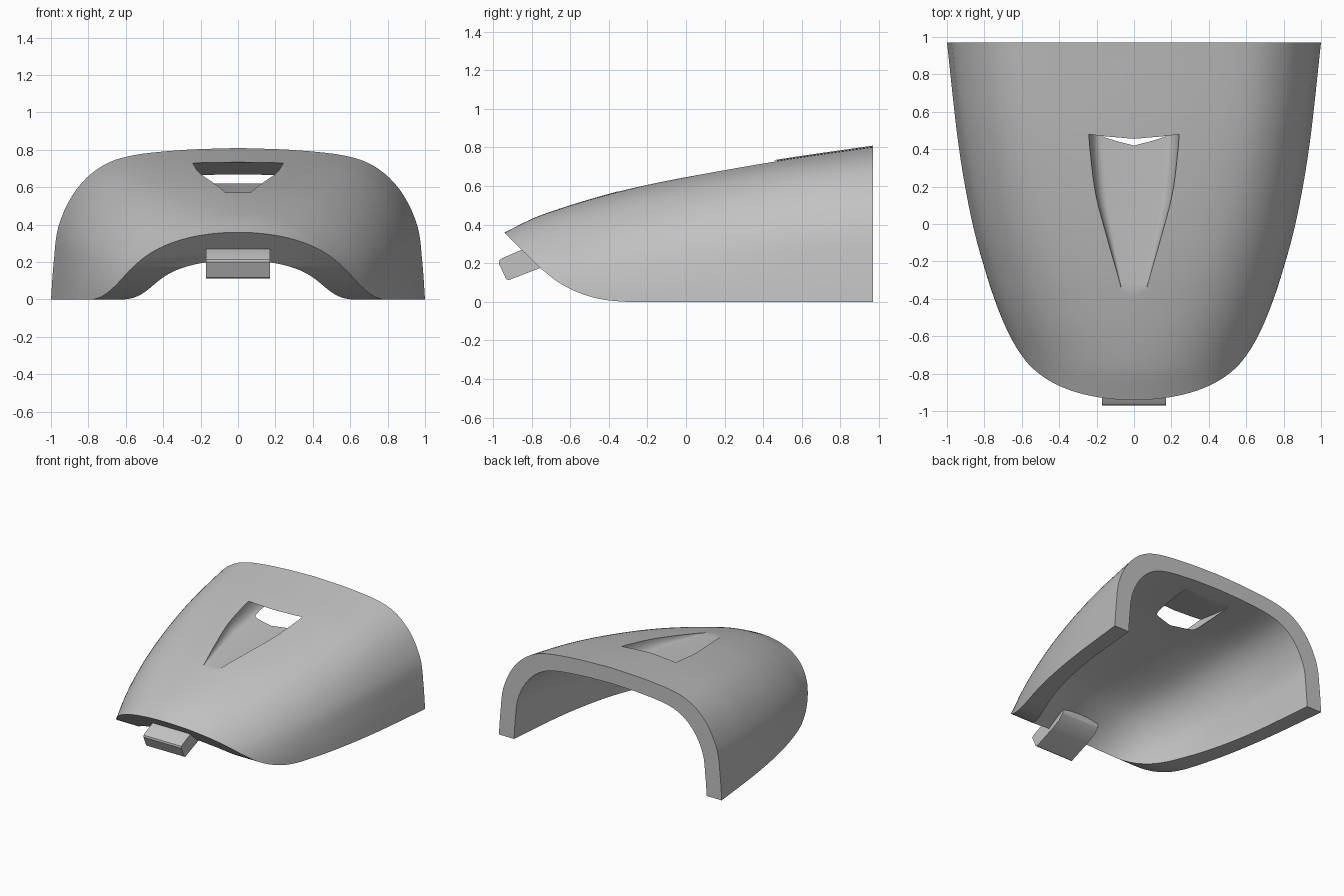
import bpy, bmesh
from math import sin, cos, pi

if "Cube" in bpy.data.objects:
    bpy.data.objects.remove(bpy.data.objects["Cube"])

grey = bpy.data.materials.new("plain_grey")
grey.use_nodes = True
colour = (0.54, 0.54, 0.54, 1)
grey.diffuse_color = colour
grey.node_tree.nodes["Principled BSDF"].inputs["Base Color"].default_value = colour


def curve(keys):
    """Smooth interpolation through (position, value) keys."""
    def slope(i):
        a, b = keys[max(i - 1, 0)], keys[min(i + 1, len(keys) - 1)]
        return (b[1] - a[1]) / (b[0] - a[0])

    def f(t):
        i = 0
        while i < len(keys) - 2 and t > keys[i + 1][0]:
            i += 1
        (a, p), (b, q) = keys[i], keys[i + 1]
        h = b - a
        u = (t - a) / h
        if u < 0 or u > 1:
            return p + slope(i) * (t - a) if u < 0 else q + slope(i + 1) * (t - b)
        return ((1 + 2 * u) * (1 - u) ** 2 * p + u * (1 - u) ** 2 * h * slope(i)
                + u * u * (3 - 2 * u) * q - u * u * (1 - u) * h * slope(i + 1))
    return f


def loft(name, rings):
    """Closed solid through rings of equal length."""
    bm = bmesh.new()
    rows = [[bm.verts.new(p) for p in r] for r in rings]
    n = len(rows[0])
    for a, b in zip(rows, rows[1:]):
        for i in range(n):
            j = (i + 1) % n
            bm.faces.new((a[i], a[j], b[j], b[i]))
    bm.faces.new(rows[0])
    bm.faces.new(rows[-1])
    bmesh.ops.recalc_face_normals(bm, faces=bm.faces)
    mesh = bpy.data.meshes.new(name)
    bm.to_mesh(mesh)
    bm.free()
    mesh.materials.append(grey)
    ob = bpy.data.objects.new(name, mesh)
    bpy.context.collection.objects.link(ob)
    return ob


def mirrored(half):
    """Half section points, from bottom to crown, completed on the other side."""
    return half + [(-x, y, z) for x, y, z in reversed(half) if x > 1e-6]


def prism(name, points, half):
    """Side outline of (y, z) points extruded across x."""
    return loft(name, [[(x, y, z) for y, z in points] for x in (-half, half)])


def span(a, b, n):
    return [a + (b - a) * i / n for i in range(n + 1)]


# Boxy rear arch, as fractions of half width and height
arch_x = curve([(0, 1), (1, .985), (2, .958), (3, .87), (4, .74), (5, .575), (6, .3), (7, 0)])
arch_z = curve([(0, 0), (1, .25), (2, .49), (3, .715), (4, .87), (5, .948), (6, .986), (7, 1)])
# Share of plain ellipse in the section, full at the front and none at the rear
roundness = curve([(-1, 1), (-.85, .98), (-.5, .68), (0, .32), (.5, .06), (.8, 0), (1.1, 0)])


def arch_solid(name, width, height, ys, drop=0):
    rings = []
    for y in ys:
        w, h, e = width(y), height(y), roundness(y)
        half = []
        for t in span(0, 7, 32):
            a = t / 7 * pi / 2
            x = e * cos(a) + (1 - e) * arch_x(t)
            half.append((w * max(x, 0), y, h * (e * sin(a) + (1 - e) * arch_z(t))))
        if drop:
            half.insert(0, (w, y, -drop))
        rings.append(mirrored(half))
    return loft(name, rings)


outer_w = curve([(-.96, .55), (-.87, .568), (-.8, .587), (-.7, .625), (-.5, .71),
                 (-.3, .78), (0, .863), (.4, .935), (.97, 1)])
outer_h = curve([(-.96, .35), (-.75, .45), (-.35, .573), (0, .652), (.46, .735), (.97, .81)])
inner_w = curve([(-.86, .38), (-.73, .42), (-.55, .495), (-.3, .61), (0, .72), (.4, .805),
                 (.97, .865)])
inner_h = curve([(-.86, .15), (-.79, .21), (-.6, .315), (-.35, .43), (0, .527), (.46, .626),
                 (.97, .684)])

# Cowl shell with its hollow
cowl = arch_solid("cowl", outer_w, outer_h, span(-.96, .97, 64))
hollow = arch_solid("hollow_cutter", inner_w, inner_h, span(-.86, 1.05, 56), .1)

# Sloped, curved front opening
sweep = curve([(-.756, .176), (-.66, .101), (-.554, .047), (-.43, .012), (-.28, -.002)])
under = [(-1.1, .52), (-.945, .363)] + [(y, sweep(y)) for y in span(-.756, -.28, 20)]
front = prism("front_cutter", under + [(-.28, -.2), (-1.1, -.2)], 1.3)

# Tapered scoop with rounded lower corners
scoop_w = curve([(-.4, .06), (-.33, .072), (-.1, .137), (.16, .205), (.4, .236), (.5, .242),
                 (1.1, .242)])
rings = []
for y in span(-.4, 1.1, 36):
    floor = .572 + .062 * (y + .34)
    depth = max(outer_h(y) - floor, 0)
    w = scoop_w(y)
    r = min(.7 * depth, .065)
    half = [(w - r + r * sin(a), y, floor + depth * (1 - cos(a))) for a in span(0, pi / 2, 8)]
    rings.append(mirrored(half + [(w, y, floor + depth + .12)]))
scoop = loft("scoop_cutter", rings)

# Undercut back wall of the scoop, falling towards the rear
wall = prism("scoop_back_cutter", [(.445, .736), (.845, .666), (1.3, .586), (1.3, 1.2),
                                   (-.1, 1.2), (-.1, .832)], .5)


def subtract(ob, cutter):
    mod = ob.modifiers.new("cut", 'BOOLEAN')
    mod.operation = 'DIFFERENCE'
    mod.solver = 'EXACT'
    mod.object = cutter
    bpy.context.view_layer.objects.active = ob
    bpy.ops.object.modifier_apply(modifier=mod.name)


subtract(scoop, wall)
for cutter in (hollow, front, scoop):
    subtract(cowl, cutter)
for cutter in (hollow, front, scoop, wall):
    bpy.data.objects.remove(cutter)

# Mounting tab under the front lip
tab = prism("front_tab", [(-.92, .112), (-.932, .118), (-.97, .2), (-.967, .215),
                          (-.955, .225), (-.84, .275), (-.66, .35), (-.61, .33),
                          (-.62, .265), (-.66, .22), (-.75, .178)], .17)

for ob in (cowl, tab):
    bpy.ops.object.select_all(action='DESELECT')
    ob.select_set(True)
    bpy.context.view_layer.objects.active = ob
    bpy.ops.object.shade_smooth_by_angle(angle=.5)
